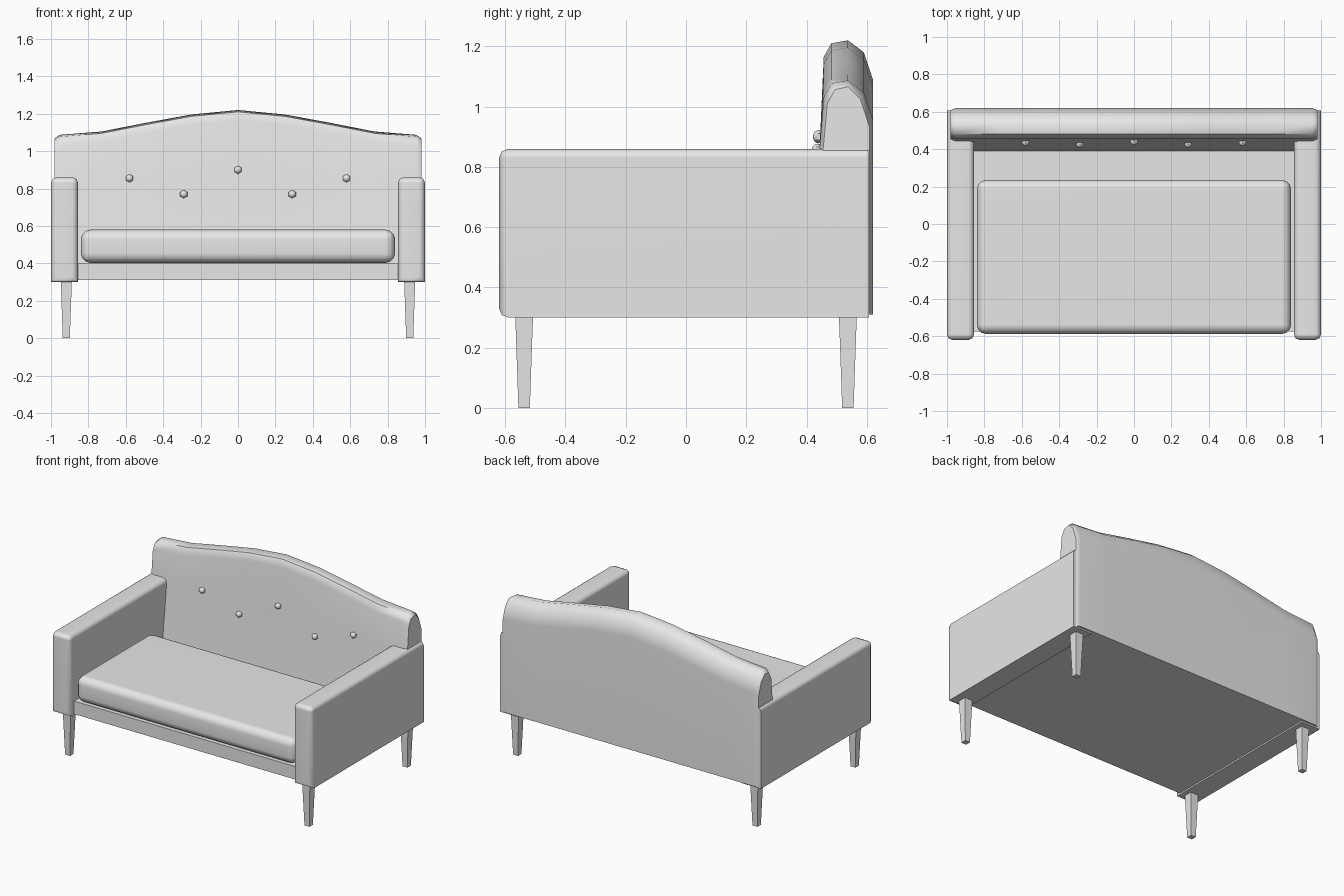
import bpy, bmesh
from math import radians, pi
from mathutils import Matrix

old = bpy.data.objects.get("Cube")
if old:
    bpy.data.objects.remove(old, do_unlink=True)

fabric = bpy.data.materials.new("light_grey")
fabric.use_nodes = True
grey = (0.8, 0.8, 0.8, 1)
fabric.diffuse_color = grey
fabric.node_tree.nodes["Principled BSDF"].inputs["Base Color"].default_value = grey


def finish(name, bm, smooth=50):
    """Turn a bmesh into a shaded object."""
    bmesh.ops.recalc_face_normals(bm, faces=bm.faces)
    mesh = bpy.data.meshes.new(name)
    bm.to_mesh(mesh)
    bm.free()
    mesh.materials.append(fabric)
    obj = bpy.data.objects.new(name, mesh)
    bpy.context.collection.objects.link(obj)
    if smooth:
        bpy.ops.object.select_all(action="DESELECT")
        obj.select_set(True)
        bpy.context.view_layer.objects.active = obj
        bpy.ops.object.shade_smooth_by_angle(angle=radians(smooth))
        mod = obj.modifiers.new("even_shading", "WEIGHTED_NORMAL")
        mod.keep_sharp = True
    return obj


def box(lo, hi):
    bm = bmesh.new()
    bmesh.ops.create_cube(bm, size=1)
    for v in bm.verts:
        v.co = [h if c > 0 else l for c, l, h in zip(v.co, lo, hi)]
    return bm


def bevel(bm, width, segments, rule=lambda a, b: True):
    edges = [e for e in bm.edges if rule(*(v.co for v in e.verts))]
    bmesh.ops.bevel(bm, geom=edges, offset=width, segments=segments,
                    profile=0.5, affect="EDGES", clamp_overlap=True)


# Base under the cushion
finish("seat_base", box((-0.87, -0.575, 0.31), (0.87, 0.45, 0.4)), 0)

# Seat cushion: rounded corners, softer rounded rims
cushion = box((-0.84, -0.588, 0.403), (0.84, 0.235, 0.58))
bevel(cushion, 0.05, 3)
finish("seat_cushion", cushion)

# Arms (rounded at the front and along the top) and tapered legs
for side, x in (("right", -1), ("left", 1)):
    inner, outer = sorted((0.855 * x, 1.0 * x))
    arm = box((inner, -0.62, 0.3), (outer, 0.607, 0.86))
    bevel(arm, 0.03, 2, lambda a, b: (a.y < 0 and b.y < 0)
          or (a.z > 0.8 and b.z > 0.8 and abs(a.y - b.y) > 1))
    finish(side + "_arm", arm)

    for end, y in (("front", -0.537), ("back", 0.537)):
        leg = box((-0.03, -0.03, 0), (0.03, 0.03, 0.32))
        for v in leg.verts:
            if v.co.z < 0.1:
                v.co.x *= 0.63
                v.co.y *= 0.63
        leg.transform(Matrix.Translation((0.918 * x, y, 0)))
        finish(f"{end}_{side}_leg", leg, 0)

# Backrest: one side profile carried along a humped top line
half_top = [(0, 1.22), (0.25, 1.196), (0.49, 1.152), (0.73, 1.105), (0.955, 1.087), (0.982, 1.066)]
stations = [(-x, t) for x, t in reversed(half_top[1:])] + half_top
back = bmesh.new()
rings = []
for x, top in stations:
    squeeze = 0.012 if abs(x) > 0.97 else 0
    profile = [(0.38 + squeeze, 0.31), (0.443 + squeeze, 0.86),
               (0.457 + squeeze, top - 0.055), (0.482 + squeeze, top - 0.01),
               (0.537, top), (0.59 - squeeze, top - 0.04),
               (0.62 - squeeze, top - 0.13), (0.62 - squeeze, 0.31)]
    rings.append([back.verts.new((x, y, z)) for y, z in profile])
for a, b in zip(rings, rings[1:]):
    for i in range(len(a)):
        j = (i + 1) % len(a)
        back.faces.new((a[i], a[j], b[j], b[i]))
back.faces.new(rings[0])
back.faces.new(rings[-1])
finish("backrest", back)

# Tufting buttons
for i, (x, z) in enumerate([(-0.58, 0.855), (-0.29, 0.77), (0, 0.9), (0.29, 0.77), (0.58, 0.855)]):
    button = bmesh.new()
    bmesh.ops.create_uvsphere(button, u_segments=6, v_segments=6, radius=0.022)
    button.transform(Matrix.Translation((x, 0.436 + (z - 0.855) * 0.1, z))
                     @ Matrix.Rotation(pi / 2, 4, "X") @ Matrix.Diagonal((1, 1, 0.9, 1)))
    finish(f"button_{i + 1}", button)
